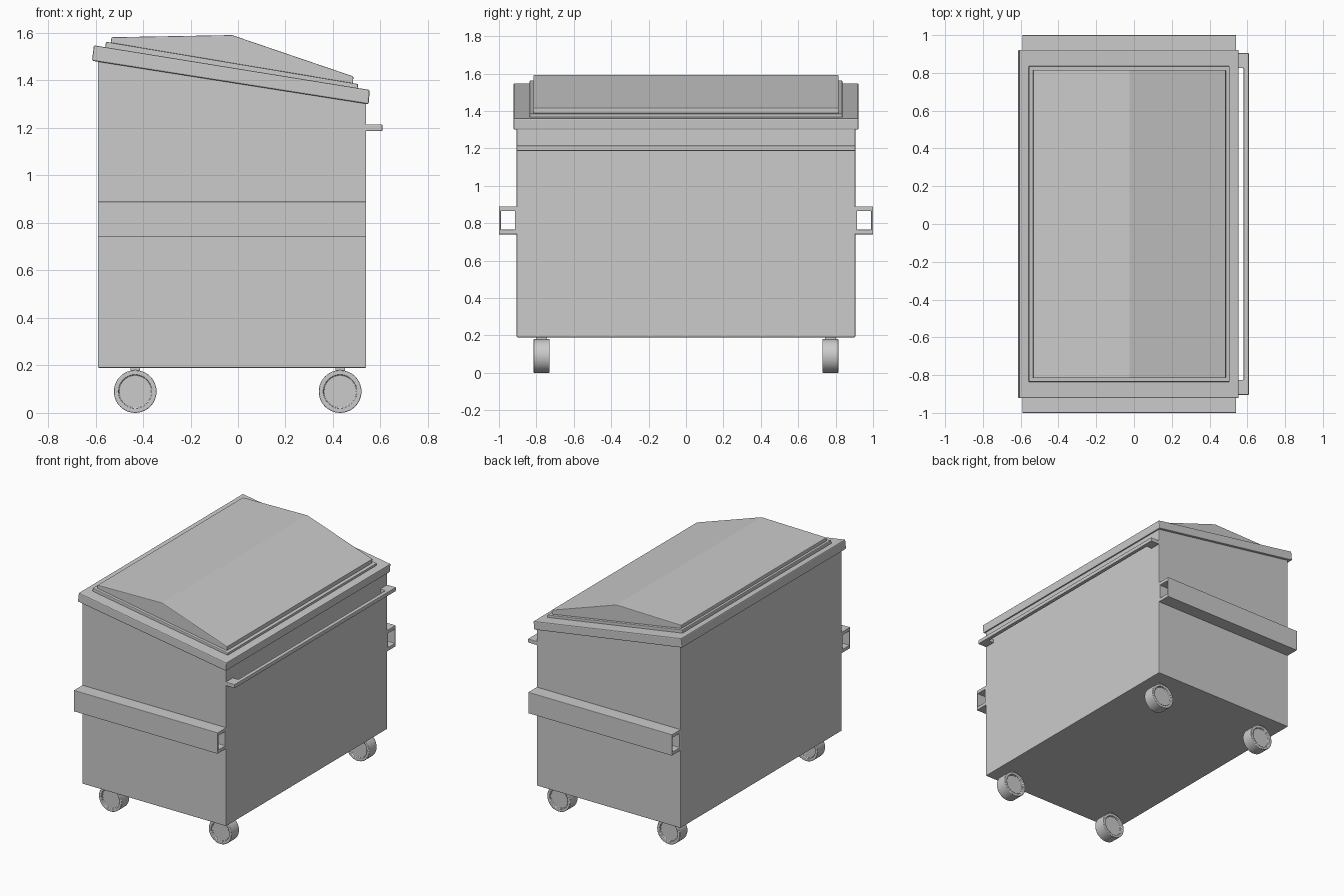
import bpy, bmesh, math
from mathutils import Vector, Matrix

cube = bpy.data.objects.get("Cube")
if cube:
    bpy.data.objects.remove(cube, do_unlink=True)

grey = bpy.data.materials.new("light_grey_metal")
grey.use_nodes = True
colour = (0.6, 0.6, 0.6, 1)
grey.diffuse_color = colour
grey.node_tree.nodes["Principled BSDF"].inputs["Base Color"].default_value = colour


def finish(name, bm, bevel=0.0):
    """Turn a bmesh into a named object with an optional small edge bevel."""
    bmesh.ops.recalc_face_normals(bm, faces=bm.faces)
    mesh = bpy.data.meshes.new(name)
    bm.to_mesh(mesh)
    bm.free()
    mesh.materials.append(grey)
    obj = bpy.data.objects.new(name, mesh)
    bpy.context.collection.objects.link(obj)
    if bevel:
        mod = obj.modifiers.new("soft_edges", "BEVEL")
        mod.width = bevel
        mod.segments = 2
        mod.limit_method = "ANGLE"
        mod.angle_limit = math.radians(40)
    return obj


def prism(name, outline, start, end, bevel=0.0):
    """Extrude a closed outline by the vector from start to end."""
    bm = bmesh.new()
    face = bm.faces.new([bm.verts.new(Vector(p) + Vector(start)) for p in outline])
    geom = bmesh.ops.extrude_face_region(bm, geom=[face])["geom"]
    moved = [g for g in geom if isinstance(g, bmesh.types.BMVert)]
    bmesh.ops.translate(bm, verts=moved, vec=Vector(end) - Vector(start))
    return finish(name, bm, bevel)


def side_profile(name, points, half_width, bevel):
    """Extrude an x-z profile across the full width."""
    return prism(name, [(x, 0, z) for x, z in points],
                 (0, -half_width, 0), (0, half_width, 0), bevel)


# Container, sloping rim and two-level lid
side_profile("container_body",
             [(-0.59, 0.19), (0.54, 0.19), (0.54, 1.33), (-0.59, 1.51)], 0.905, 0.004)
side_profile("sloping_rim",
             [(-0.615, 1.483), (0.55, 1.3), (0.555, 1.36), (-0.607, 1.548)], 0.922, 0.006)
side_profile("lid_base",
             [(-0.56, 1.53), (0.503, 1.36), (0.506, 1.385), (-0.556, 1.563)], 0.836, 0.004)
side_profile("peaked_lid",
             [(-0.537, 1.55), (0.484, 1.38), (0.486, 1.417), (-0.025, 1.591), (-0.533, 1.582)],
             0.816, 0.004)

# Hollow lifting pockets on both ends
for side, label in ((-1, "front"), (1, "back")):
    bm = bmesh.new()
    loops = []
    for x in (-0.59, 0.54):
        for y0, y1, z0, z1 in ((0.9, 1.0, 0.74, 0.89), (0.914, 0.99, 0.765, 0.865)):
            loops.append([bm.verts.new((x, side * y, z))
                          for y, z in ((y0, z0), (y1, z0), (y1, z1), (y0, z1))])
    for a, b in ((0, 1), (1, 3), (3, 2), (2, 0)):
        for i in range(4):
            j = (i + 1) % 4
            bm.faces.new((loops[a][i], loops[a][j], loops[b][j], loops[b][i]))
    finish(label + "_lifting_pocket", bm, 0.003)

# Push rail on the low side
rail = [(0.53, -0.905), (0.608, -0.905), (0.608, 0.905), (0.53, 0.905),
        (0.53, 0.825), (0.58, 0.825), (0.58, -0.825), (0.53, -0.825)]
prism("push_rail", [(x, y, 0) for x, y in rail], (0, 0, 1.187), (0, 0, 1.215), 0.004)


def wheel(name, x, y):
    """A wheel with a shallow recessed disc on each side."""
    bm = bmesh.new()
    bmesh.ops.create_cone(bm, cap_ends=True, segments=40, radius1=0.09, radius2=0.09,
                          depth=0.086, matrix=Matrix.Rotation(math.pi / 2, 4, "X"))
    caps = [f for f in bm.faces if len(f.verts) > 4]
    bmesh.ops.inset_individual(bm, faces=caps, thickness=0.02)
    bmesh.ops.inset_individual(bm, faces=caps, thickness=0.001, depth=-0.012)
    obj = finish(name, bm, 0.003)
    obj.location = (x, y, 0.09)
    bpy.ops.object.select_all(action="DESELECT")
    obj.select_set(True)
    bpy.context.view_layer.objects.active = obj
    bpy.ops.object.shade_smooth_by_angle(angle=math.radians(30))


# Four wheels under the corners, touching the floor of the container
for end, y in (("front", -0.772), ("back", 0.772)):
    for side, x in (("right", -0.433), ("left", 0.43)):
        wheel(end + "_" + side + "_wheel", x, y)

# Short mounts joining each wheel to the container
for end, y in (("front", -0.772), ("back", 0.772)):
    for side, x in (("right", -0.433), ("left", 0.43)):
        plate = [(x + dx, y + dy, 0) for dx, dy in
                 ((-0.02, -0.03), (0.02, -0.03), (0.02, 0.03), (-0.02, 0.03))]
        prism(end + "_" + side + "_wheel_mount", plate, (0, 0, 0.17), (0, 0, 0.195))
